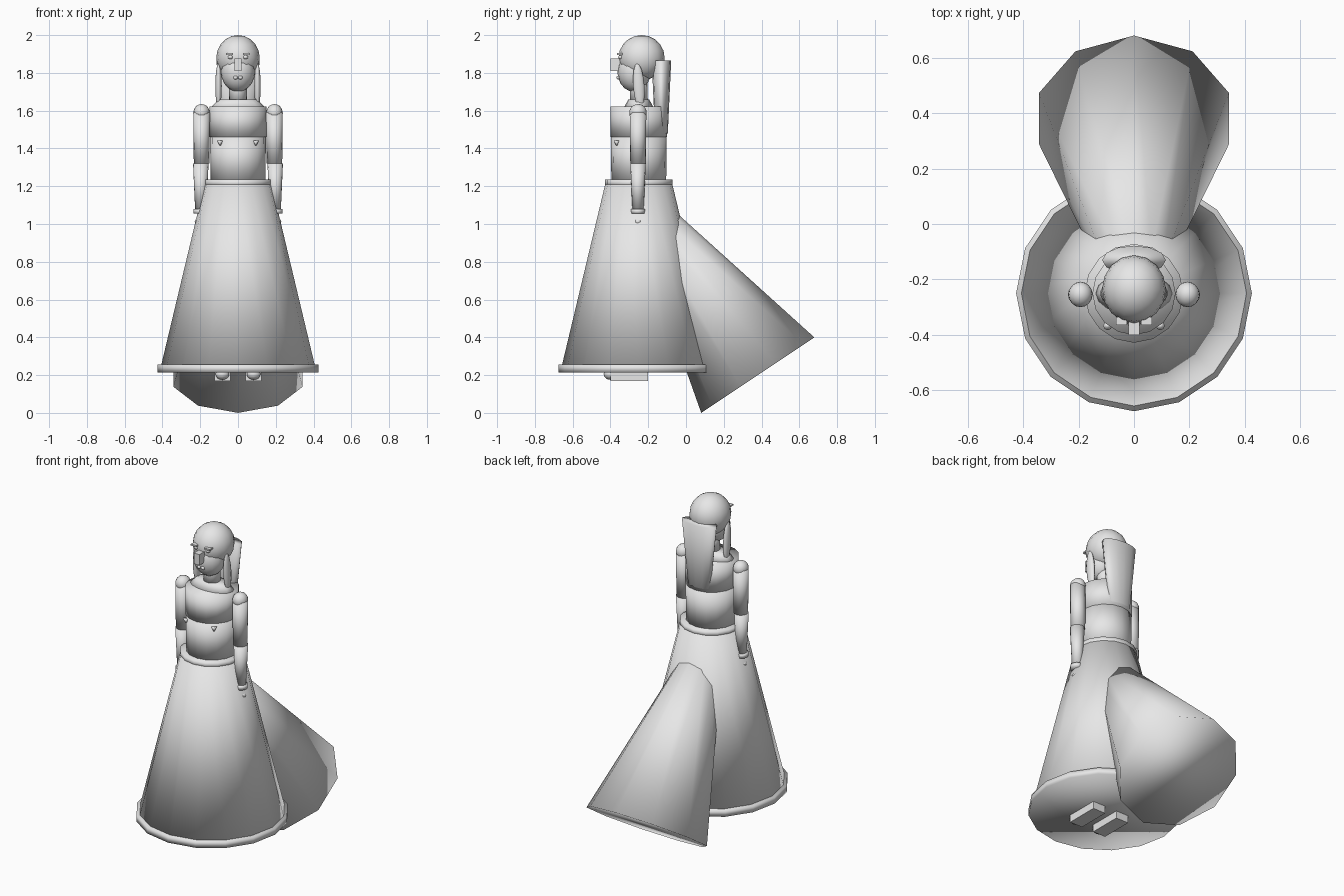
import bpy, math
from mathutils import Vector

if "Cube" in bpy.data.objects:
    bpy.data.objects.remove(bpy.data.objects["Cube"])

CY = -0.25  # body axis in y

grey = bpy.data.materials.new("light_grey")
grey.diffuse_color = (0.8, 0.8, 0.8, 1)
grey.use_nodes = True
grey.node_tree.nodes["Principled BSDF"].inputs["Base Color"].default_value = grey.diffuse_color


def finish(name, smooth=True):
    o = bpy.context.object
    o.name = name
    o.data.materials.append(grey)
    if smooth:
        bpy.ops.object.shade_smooth()
    return o


def frustum(name, r1, r2, z1, z2, x=0, y=CY, n=16, sx=1, sy=1):
    bpy.ops.mesh.primitive_cone_add(vertices=n, radius1=r1, radius2=r2, depth=z2 - z1,
                                    location=(x, y, (z1 + z2) / 2))
    bpy.context.object.scale = (sx, sy, 1)
    return finish(name)


def ball(name, loc, size, rot=(0, 0, 0), seg=16, rings=10):
    bpy.ops.mesh.primitive_uv_sphere_add(segments=seg, ring_count=rings, radius=1,
                                         location=loc, rotation=rot)
    bpy.context.object.scale = size
    return finish(name)


def box(name, loc, size):
    bpy.ops.mesh.primitive_cube_add(size=1, location=loc)
    bpy.context.object.scale = size
    return finish(name, False)


# skirt, hem and waistband
frustum("skirt", 0.412, 0.178, 0.23, 1.21)
frustum("hem", 0.425, 0.425, 0.215, 0.255)
frustum("waistband", 0.178, 0.178, 1.2, 1.235)

# train: tilted ten-sided frustum running into the back of the skirt
axis = Vector((0, -0.555, 0.832)).normalized()
length = 1.0
bpy.ops.mesh.primitive_cone_add(vertices=10, radius1=0.36, radius2=0.107, depth=length,
                                location=Vector((0, 0.38, 0.2)) + axis * length / 2,
                                rotation=(math.atan2(0.555, 0.832), 0, 0))
finish("train")

# torso
frustum("midriff", 0.145, 0.148, 1.22, 1.46)
frustum("bust", 0.15, 0.15, 1.46, 1.622)
frustum("shoulder_yoke", 0.15, 0.1, 1.61, 1.66, sy=0.55)
frustum("neck", 0.048, 0.045, 1.64, 1.78)

# head, jaw and nose
ball("head", (0, -0.235, 1.88), (0.115, 0.122, 0.12))
ball("jaw", (0, -0.275, 1.805), (0.09, 0.088, 0.105))
box("nose", (0, -0.375, 1.842), (0.038, 0.05, 0.066))

# back hair
frustum("back_hair", 0.075, 0.115, 1.48, 1.865, y=-0.13, n=12, sy=0.45)

for side, s in (("left", -1), ("right", 1)):
    # face details
    box(side + "_brow", (s * 0.045, -0.35, 1.9), (0.038, 0.03, 0.009))
    ball(side + "_eye", (s * 0.04, -0.345, 1.883), (0.014, 0.014, 0.011), seg=8, rings=6)
    ball(side + "_lip", (s * 0.013, -0.358, 1.775), (0.012, 0.01, 0.01), seg=8, rings=6)
    # side lock of hair
    ball(side + "_lock", (s * 0.103, -0.25, 1.73), (0.018, 0.03, 0.122),
         rot=(math.radians(4), 0, 0), seg=10, rings=8)
    # arm
    ball(side + "_shoulder", (s * 0.193, -0.254, 1.59), (0.043, 0.046, 0.045))
    frustum(side + "_upper_arm", 0.041, 0.044, 1.32, 1.59, x=s * 0.193, y=-0.254)
    frustum(side + "_forearm", 0.03, 0.041, 1.075, 1.32, x=s * 0.197, y=-0.254)
    frustum(side + "_cuff", 0.037, 0.037, 1.055, 1.08, x=s * 0.199, y=-0.254)
    ball(side + "_hand", (s * 0.21, -0.254, 1.012), (0.019, 0.019, 0.017), seg=8, rings=6)
    # bodice ornament
    frustum(side + "_ornament", 0.003, 0.016, 1.415, 1.442, x=s * 0.095, y=-0.367, n=8)
    # shoe with rounded toe
    box(side + "_shoe", (s * 0.083, -0.3, 0.2), (0.085, 0.2, 0.06))
    ball(side + "_toe", (s * 0.083, -0.4, 0.205), (0.038, 0.036, 0.03), seg=10, rings=8)
